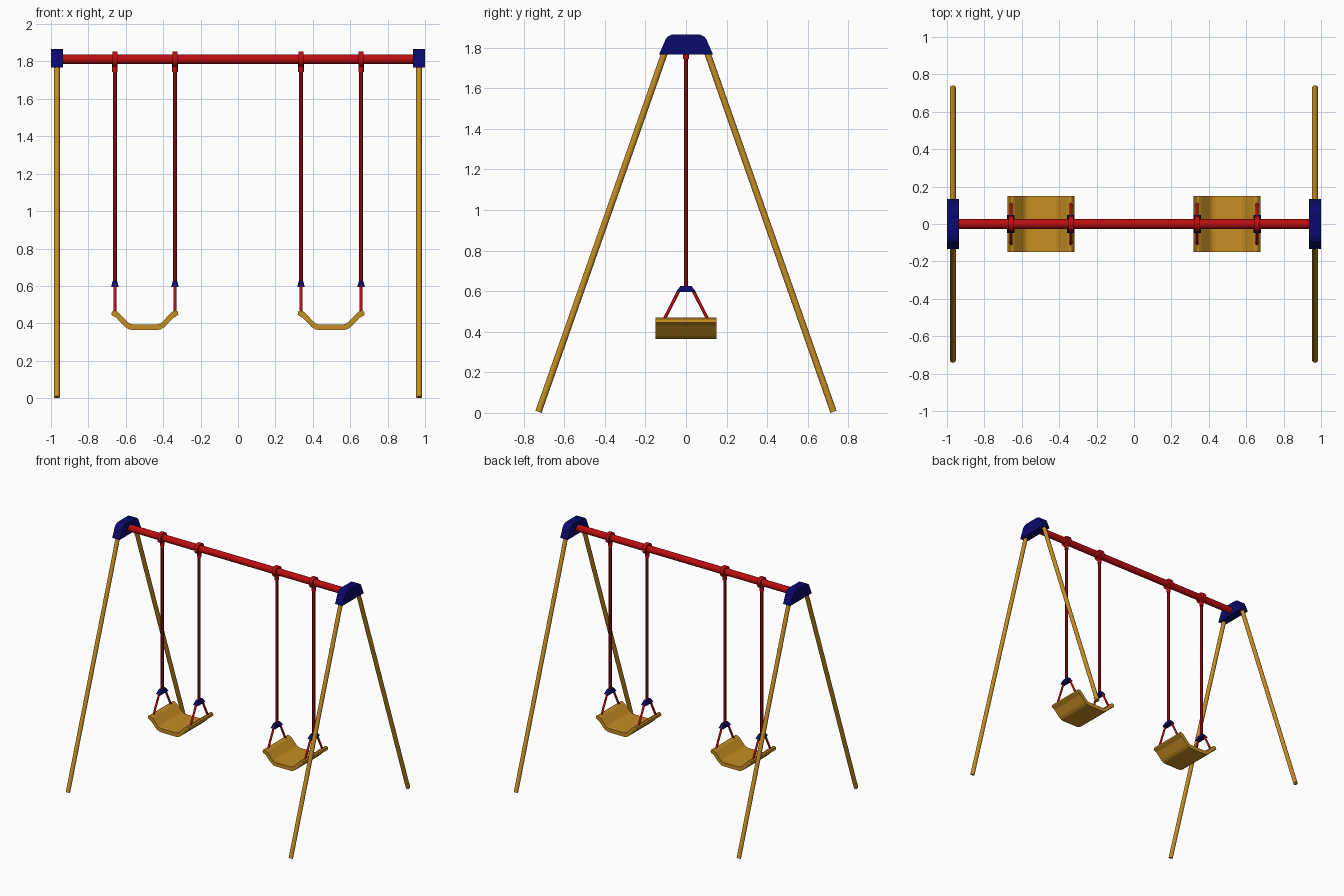
import bpy, bmesh
from mathutils import Vector

if "Cube" in bpy.data.objects:
    bpy.data.objects.remove(bpy.data.objects["Cube"])


def material(name, rgb):
    m = bpy.data.materials.new(name)
    m.diffuse_color = (*rgb, 1)
    m.use_nodes = True
    m.node_tree.nodes["Principled BSDF"].inputs["Base Color"].default_value = m.diffuse_color
    return m


GOLD = material("golden yellow", (0.56, 0.27, 0.016))
RED = material("red", (0.5, 0.004, 0.005))
DARK_RED = material("dark red", (0.22, 0.002, 0.003))
BLUE = material("navy blue", (0.003, 0.003, 0.15))


def finish(bm, name, mat, smooth=False):
    bmesh.ops.recalc_face_normals(bm, faces=bm.faces[:])
    for f in bm.faces:
        f.smooth = smooth and len(f.verts) == 4
    me = bpy.data.meshes.new(name)
    bm.to_mesh(me)
    bm.free()
    me.materials.append(mat)
    ob = bpy.data.objects.new(name, me)
    bpy.context.collection.objects.link(ob)
    if smooth:
        bpy.ops.object.select_all(action='DESELECT')
        ob.select_set(True)
        bpy.context.view_layer.objects.active = ob
        bpy.ops.object.shade_smooth_by_angle(angle=0.7)
    return ob


def rod(name, a, b, r, mat, sides=16):
    """Cylinder between two points."""
    a, b = Vector(a), Vector(b)
    bm = bmesh.new()
    bmesh.ops.create_cone(bm, cap_ends=True, segments=sides, radius1=r, radius2=r,
                          depth=(b - a).length)
    rot = (b - a).to_track_quat('Z', 'Y').to_matrix().to_4x4()
    bm.transform(rot)
    bmesh.ops.translate(bm, verts=bm.verts[:], vec=(a + b) / 2)
    return finish(bm, name, mat, True)


def extrude(name, pts, direction, mat):
    """Solid from a closed outline of 3D points."""
    bm = bmesh.new()
    face = bm.faces.new([bm.verts.new(p) for p in pts])
    new = bmesh.ops.extrude_face_region(bm, geom=[face])["geom"]
    bmesh.ops.translate(bm, vec=direction,
                        verts=[v for v in new if isinstance(v, bmesh.types.BMVert)])
    return finish(bm, name, mat)


# Top beam
rod("top_beam", (-0.96, 0, 1.812), (0.96, 0, 1.812), 0.026, RED, 24)

# End brackets and splayed legs
half = [(0.133, 1.767), (0.1, 1.842), (0.09, 1.855), (0.067, 1.866)]
outline = half + [(-y, z) for y, z in reversed(half)]
for sx, side in ((-1, "left"), (1, "right")):
    x = sx * 0.968
    extrude(side + "_bracket", [(x - 0.032, y, z) for y, z in outline], (0.064, 0, 0), BLUE)
    for sy, end in ((-1, "front"), (1, "back")):
        rod(f"{side}_{end}_leg", (x, sy * 0.727, 0.0053), (x, sy * 0.1, 1.79), 0.016, GOLD)


def connector(x):
    """Small tapered block joining the chain and the seat rods."""
    bm = bmesh.new()
    bmesh.ops.create_cube(bm, size=1)
    for v in bm.verts:
        top = v.co.z > 0
        v.co.x = x + v.co.x * (0.024 if top else 0.04)
        v.co.y *= 0.056 if top else 0.096
        v.co.z = 0.626 if top else 0.595
    finish(bm, "chain_connector", BLUE)


# Hangers: collar, lug, chain, connector and two rods
for x in (-0.658, -0.337, 0.337, 0.658):
    rod("beam_collar", (x - 0.014, 0, 1.812), (x + 0.014, 0, 1.812), 0.042, RED, 20)
    rod("collar_lug", (x, 0, 1.79), (x, 0, 1.745), 0.015, RED)
    rod("chain", (x, 0, 1.76), (x, 0, 0.61), 0.011, DARK_RED, 12)
    connector(x)
    for s in (-1, 1):
        rod("seat_rod", (x, s * 0.034, 0.605), (x, s * 0.112, 0.452), 0.008, RED, 10)

# Seats: curved strap with folded-out lips
top = [(0.176, 0.463), (0.166, 0.469), (0.15, 0.464), (0.138, 0.455),
       (0.093, 0.407), (0.08, 0.398), (0.065, 0.394)]
bottom = [(0.065, 0.364), (0.085, 0.368), (0.105, 0.38), (0.153, 0.43),
          (0.172, 0.44), (0.179, 0.446)]
right = bottom + top
lower, upper = bottom, top
profile = lower + upper + [(-x, z) for x, z in reversed(upper)] + [(-x, z) for x, z in reversed(lower)]
for cx, side in ((-0.498, "left"), (0.498, "right")):
    extrude(side + "_seat", [(cx + x, -0.151, z) for x, z in profile], (0, 0.302, 0), GOLD)
